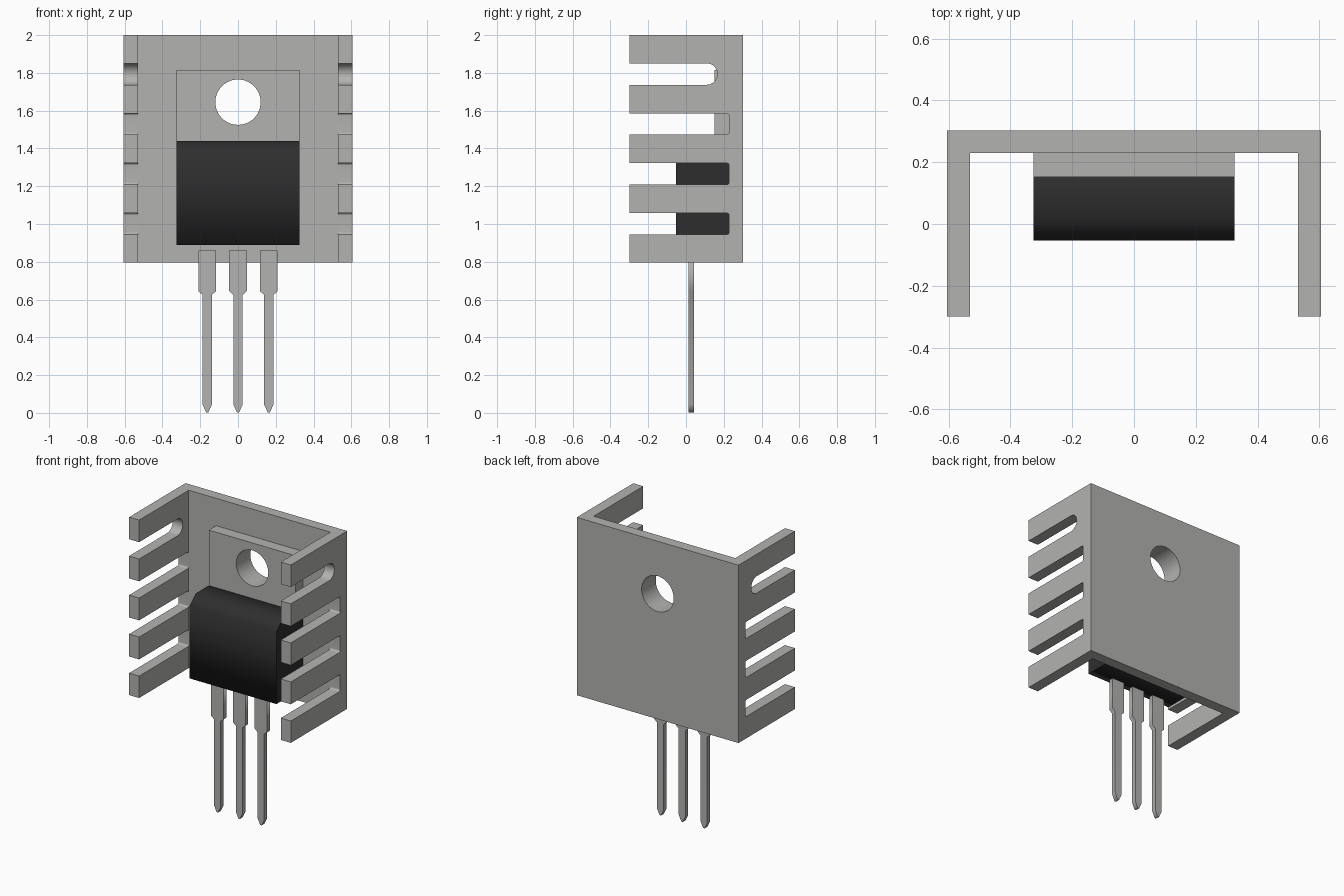
import bpy, bmesh
from math import sin, cos, pi
from mathutils import Matrix, Vector

cube = bpy.data.objects.get("Cube")
if cube:
    bpy.data.objects.remove(cube, do_unlink=True)


def material(name, rgb):
    m = bpy.data.materials.new(name)
    m.use_nodes = True
    color = (*rgb, 1)
    m.diffuse_color = color
    m.node_tree.nodes["Principled BSDF"].inputs["Base Color"].default_value = color
    return m


metal = material("grey metal", (0.448, 0.448, 0.435))
plastic = material("black plastic", (0.027, 0.027, 0.027))

# Profile planes: the two drawing axes, then the extrusion axis
X, Y, Z = Vector((1, 0, 0)), Vector((0, 1, 0)), Vector((0, 0, 1))
FRONT, SIDE, TOP = (X, Z, -Y), (Y, Z, X), (X, Y, Z)


def extrude(name, plane, loops, start, end, mat):
    """Fill closed loops (inner ones become holes) and extrude between two offsets."""
    curve = bpy.data.curves.new(name, "CURVE")
    curve.dimensions = "2D"
    curve.fill_mode = "BOTH"
    curve.extrude = abs(end - start) / 2
    for loop in loops:
        spline = curve.splines.new("POLY")
        spline.points.add(len(loop) - 1)
        for point, (u, v) in zip(spline.points, loop):
            point.co = (u, v, 0, 1)
        spline.use_cyclic_u = True
    temp = bpy.data.objects.new(name, curve)
    bpy.context.collection.objects.link(temp)
    bpy.context.view_layer.update()
    mesh = bpy.data.meshes.new_from_object(
        temp.evaluated_get(bpy.context.evaluated_depsgraph_get()))
    bpy.data.objects.remove(temp, do_unlink=True)

    axes = Matrix(plane).transposed().to_4x4()
    middle = Vector([abs(c) for c in plane[2]]) * (start + end) / 2
    mesh.transform(Matrix.Translation(middle) @ axes)
    bm = bmesh.new()
    bm.from_mesh(mesh)
    bmesh.ops.remove_doubles(bm, verts=bm.verts, dist=1e-5)
    bmesh.ops.dissolve_limit(bm, angle_limit=0.01, verts=bm.verts, edges=bm.edges)
    bmesh.ops.recalc_face_normals(bm, faces=bm.faces)
    bm.to_mesh(mesh)
    bm.free()
    mesh.name = name
    mesh.materials.clear()
    mesh.materials.append(mat)
    obj = bpy.data.objects.new(name, mesh)
    bpy.context.collection.objects.link(obj)
    return obj


def arc(u, v, r, a0, a1, steps):
    return [(u + r * cos(a0 + (a1 - a0) * i / steps),
             v + r * sin(a0 + (a1 - a0) * i / steps)) for i in range(steps + 1)]


def slot(low, high, depth, r):
    """Slot open to the front, with rounded inner corners."""
    return ([(-0.5, low)] + arc(depth - r, low + r, r, -pi / 2, 0, 8)
            + arc(depth - r, high - r, r, 0, pi / 2, 8)[1 if high - low <= 2 * r else 0:]
            + [(-0.5, high)])


def smooth(obj):
    bpy.ops.object.select_all(action="DESELECT")
    obj.select_set(True)
    bpy.context.view_layer.objects.active = obj
    bpy.ops.object.shade_smooth_by_angle()


def cut(obj, cutter):
    mod = obj.modifiers.new("cut", "BOOLEAN")
    mod.operation, mod.solver, mod.object = "DIFFERENCE", "EXACT", cutter
    cutter.hide_render = True
    bpy.context.view_layer.objects.active = obj
    bpy.ops.object.modifier_apply(modifier=mod.name)
    bpy.data.objects.remove(cutter, do_unlink=True)


hole = arc(0, 1.645, 0.12, 0, 2 * pi, 48)[:-1]

# Heat sink: U-shaped channel with slotted sides and a mounting hole
channel = [(-0.605, -0.3), (-0.53, -0.3), (-0.53, 0.23), (0.53, 0.23),
           (0.53, -0.3), (0.605, -0.3), (0.605, 0.303), (-0.605, 0.303)]
heat_sink = extrude("heat_sink", TOP, [channel], 0.797, 2.0, metal)
slots = [slot(z, z + 0.113, 0.228, 0.012) for z in (0.945, 1.209, 1.473)]
slots.append(slot(1.737, 1.851, 0.166, 0.057))
cut(heat_sink, extrude("slot_cutter", SIDE, slots, -1, 1, metal))
cut(heat_sink, extrude("hole_cutter", FRONT, [hole], 0.1, 0.5, metal))
smooth(heat_sink)

# Mounting tab behind and above the body
tab = [(-0.325, 1.44), (0.325, 1.44), (0.325, 1.815), (-0.325, 1.815)]
smooth(extrude("mounting_tab", FRONT, [tab, hole], 0.152, 0.23, metal))

# Plastic body with a sloped upper front edge
body = [(-0.053, 0.89), (0.23, 0.89), (0.23, 1.44), (0.012, 1.44), (-0.053, 1.38)]
extrude("body", SIDE, [body], -0.325, 0.325, plastic)

# Three pins, wide at the top and pointed at the bottom
half = [(0.006, 0.003), (0.025, 0.045), (0.025, 0.625), (0.047, 0.645), (0.047, 0.86)]
for label, x in (("right", -0.163), ("middle", 0), ("left", 0.163)):
    outline = [(x + u, v) for u, v in half] + [(x - u, v) for u, v in reversed(half)]
    extrude(label + "_pin", FRONT, [outline], 0.012, 0.042, metal)
